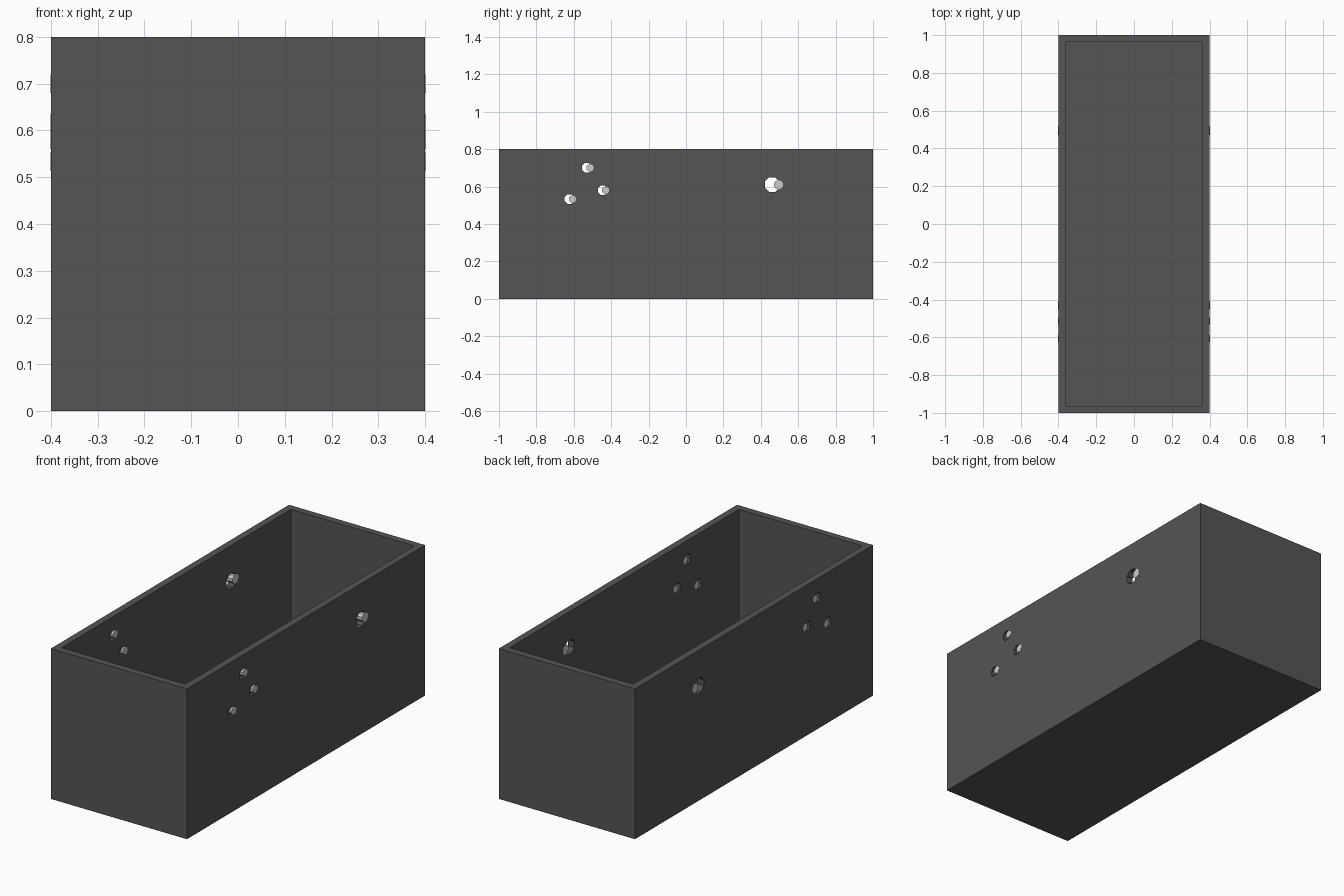
import bpy, bmesh
from math import pi
from mathutils import Matrix

if "Cube" in bpy.data.objects:
    bpy.data.objects.remove(bpy.data.objects["Cube"])

WALL = 0.037
# (hole y, z, hole radius, pin y, pin radius)
HOLES = [
    (0.46, 0.61, 0.042, 0.495, 0.025),
    (-0.53, 0.70, 0.028, -0.513, 0.020),
    (-0.445, 0.58, 0.028, -0.43, 0.020),
    (-0.623, 0.533, 0.028, -0.607, 0.020),
]


def make_object(name, bm):
    mesh = bpy.data.meshes.new(name)
    bmesh.ops.recalc_face_normals(bm, faces=bm.faces)
    bm.to_mesh(mesh)
    bm.free()
    obj = bpy.data.objects.new(name, mesh)
    bpy.context.collection.objects.link(obj)
    return obj


def add_rod(bm, x, y, z, radius, length, sides):
    # Prism lying along the x axis
    m = (Matrix.Translation((x, y, z)) @ Matrix.Rotation(pi / 2, 4, 'Y')
         @ Matrix.Rotation(pi / sides, 4, 'Z'))
    bmesh.ops.create_cone(bm, cap_ends=True, segments=sides, radius1=radius,
                          radius2=radius, depth=length, matrix=m)


# Open box: inset the top face and push it down to the floor
bm = bmesh.new()
bmesh.ops.create_cube(bm, size=1, matrix=Matrix.Translation((0, 0, 0.4))
                      @ Matrix.Diagonal((0.8, 2, 0.8, 1)))
top = max(bm.faces, key=lambda f: f.calc_center_median().z)
bmesh.ops.inset_region(bm, faces=[top], thickness=WALL, use_even_offset=True)
res = bmesh.ops.extrude_face_region(bm, geom=[top])
verts = [v for v in res['geom'] if isinstance(v, bmesh.types.BMVert)]
bmesh.ops.translate(bm, verts=verts, vec=(0, 0, WALL - 0.8))
if top.is_valid:
    bmesh.ops.delete(bm, geom=[top], context='FACES_ONLY')
box = make_object("box", bm)

mat = bpy.data.materials.new("dark_grey")
mat.diffuse_color = (0.09, 0.09, 0.09, 1)
mat.use_nodes = True
mat.node_tree.nodes["Principled BSDF"].inputs["Base Color"].default_value = mat.diffuse_color
box.data.materials.append(mat)

# Octagonal holes through both long walls
bm = bmesh.new()
for y, z, r, _, _ in HOLES:
    add_rod(bm, 0, y, z, r, 1.2, 8)
cutter = make_object("hole_cutter", bm)
cutter.data.materials.append(mat)
cutter.hide_render = True
mod = box.modifiers.new("holes", 'BOOLEAN')
mod.operation = 'DIFFERENCE'
mod.solver = 'EXACT'
mod.object = cutter
bpy.context.view_layer.objects.active = box
bpy.ops.object.modifier_apply(modifier=mod.name)
bpy.data.objects.remove(cutter)

# Grey pins set in the back edge of every hole, on both walls
for side, label in ((1, "right"), (-1, "left")):
    bm = bmesh.new()
    for _, z, _, y, r in HOLES:
        add_rod(bm, side * (0.4 - WALL / 2), y, z, r, WALL + 0.003, 10)
    make_object(label + "_pins", bm)
